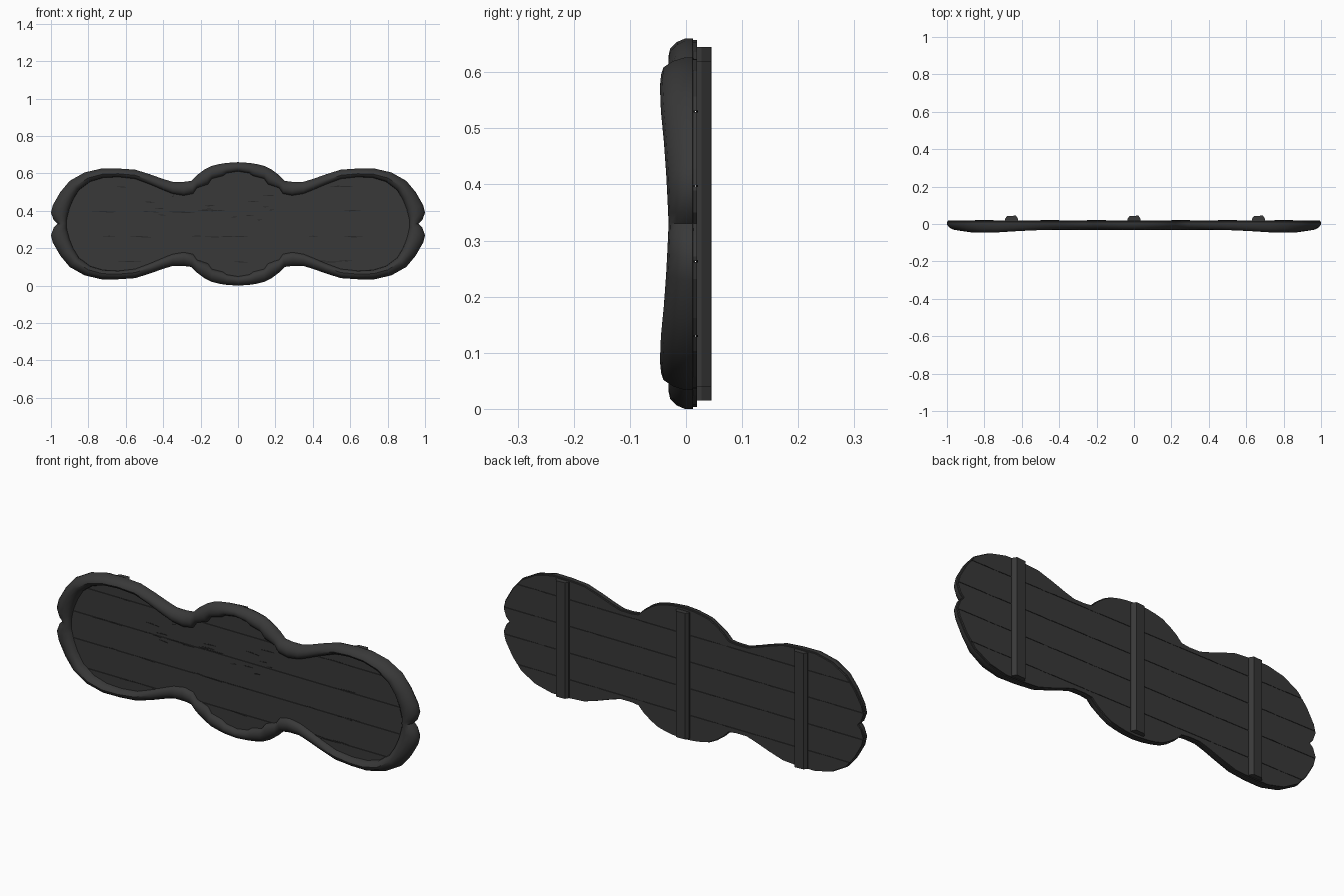
import bpy
import bmesh
import math
import random
from mathutils import Vector

old = bpy.data.objects.get("Cube")
if old:
    bpy.data.objects.remove(old, do_unlink=True)

random.seed(4)
MID = 0.33  # height of the centre line


def make_material(name, value):
    mat = bpy.data.materials.new(name)
    mat.use_nodes = True
    colour = (value, value, value, 1)
    mat.diffuse_color = colour
    shader = mat.node_tree.nodes["Principled BSDF"]
    shader.inputs["Base Color"].default_value = colour
    shader.inputs["Roughness"].default_value = 0.9
    return mat


wood = make_material("charcoal_wood", 0.04)
crack = make_material("crack_black", 0.02)


def finish(name, bm, mat, smooth=False):
    bmesh.ops.recalc_face_normals(bm, faces=bm.faces)
    mesh = bpy.data.meshes.new(name)
    bm.to_mesh(mesh)
    bm.free()
    mesh.materials.append(mat)
    obj = bpy.data.objects.new(name, mesh)
    bpy.context.collection.objects.link(obj)
    if smooth:
        bpy.ops.object.select_all(action="DESELECT")
        obj.select_set(True)
        bpy.context.view_layer.objects.active = obj
        bpy.ops.object.shade_smooth_by_angle(angle=math.radians(40))
    return obj


def prism(bm, points, offset):
    """Add a polygon and extrude it along offset."""
    face = bm.faces.new([bm.verts.new(p) for p in points])
    extrude(bm, [face], offset)


def extrude(bm, faces, offset):
    result = bmesh.ops.extrude_face_region(bm, geom=faces, use_keep_orig=True)
    moved = [g for g in result["geom"] if isinstance(g, bmesh.types.BMVert)]
    bmesh.ops.translate(bm, verts=moved, vec=Vector(offset))


# One quarter of the outline in hundredths: outer x, z and inner x, z
QUARTER = [
    (0, 33, 0, 28), (6, 32.6, 6, 27), (10, 32, 8, 25.5), (14, 31, 14, 24),
    (18, 29, 16, 21), (22, 26, 22, 19), (25, 23, 24, 16), (29, 22.5, 29, 15),
    (35, 22.5, 35, 16), (40, 24, 40, 18), (47, 26.5, 47, 21), (55, 29, 55, 24),
    (64, 29.6, 64, 25), (73, 29.6, 72, 24.6), (82, 27.5, 79, 22.5),
    (90, 23, 85, 18), (95, 17, 88, 13), (99, 10, 90, 8), (100, 6, 91, 4),
    (98.5, 2, 91.5, 2), (96.5, 0, 91.5, 0),
]


def mirrored(rows, sx, sz):
    return [(a * sx, b * sz, c * sx, d * sz) for a, b, c, d in rows]


LOOP = (QUARTER
        + mirrored(QUARTER[-2::-1], 1, -1)
        + mirrored(QUARTER[1:], -1, -1)
        + mirrored(QUARTER[-2:0:-1], -1, 1))


def ring(t):
    """Outline between the outer edge (0) and the inner edge (1)."""
    return [((a + (c - a) * t) / 100, MID + (b + (d - b) * t) / 100)
            for a, b, c, d in LOOP]


def swell(x, z):
    """The frame is thicker at its four rounded corners."""
    corner = math.exp(-((abs(x) - 0.8) / 0.2) ** 2)
    return 1 + 0.5 * corner * min(1, abs(z - MID) / 0.2)


# Carved frame, lofted from rings across its rounded section
SECTION = [(0.15, 0.014), (0, 0.012), (0, -0.002), (0.12, -0.016), (0.35, -0.028),
           (0.6, -0.031), (0.82, -0.026), (0.95, -0.016), (1, 0)]
bm = bmesh.new()
rings = []
for t, y in SECTION:
    rings.append([bm.verts.new((x, y * swell(x, z) if y < 0 else y, z))
                  for x, z in ring(t)])
count = len(LOOP)
for near, far in zip(rings, rings[1:]):
    for i in range(count):
        j = (i + 1) % count
        bm.faces.new((near[i], near[j], far[j], far[i]))
finish("carved_frame", bm, wood, smooth=True)

# Solid core that closes the gaps between planks
bm = bmesh.new()
prism(bm, [(x, -0.004, z) for x, z in ring(0.12)], (0, 0.02, 0))
finish("board_core", bm, wood)

# Horizontal planks, cut from the outline
SEAMS = [-0.2, -0.067, 0.067, 0.2]
limits = [-1] + SEAMS + [1]
for number, (low, high) in enumerate(zip(limits, limits[1:])):
    bm = bmesh.new()
    bm.faces.new([bm.verts.new((x, -0.008, z)) for x, z in ring(0.06)])
    for level, side in ((low + 0.001, -1), (high - 0.001, 1)):
        geom = bm.verts[:] + bm.edges[:] + bm.faces[:]
        bmesh.ops.bisect_plane(bm, geom=geom, plane_co=(0, 0, MID + level),
                               plane_no=(0, 0, side), clear_outer=True)
    extrude(bm, bm.faces[:], (0, 0.028, 0))
    finish(f"plank_{number + 1}", bm, wood)


# Weathered splits: thin slivers along the seams
def sliver(bm, x, z, length, width, y, depth):
    tilt = random.uniform(-width, width)
    points = [(x - length, y, z - tilt), (x, y, z - width),
              (x + length, y, z + tilt), (x, y, z + width)]
    prism(bm, points, (0, depth, 0))


bm = bmesh.new()
for seam in SEAMS:
    reach = 0.8 if abs(seam) < 0.1 else 0.7
    for _ in range(9):
        sliver(bm, random.uniform(-reach, reach) * 0.95, MID + seam + random.uniform(-0.004, 0.004),
               random.uniform(0.02, 0.07), 0.003, -0.0095, 0.004)
for _ in range(16):
    sliver(bm, random.uniform(-0.5, 0.2), MID + random.gauss(0.08, 0.03),
           random.uniform(0.01, 0.04), 0.003, -0.0095, 0.004)
finish("front_splits", bm, crack)

bm = bmesh.new()
for seam in SEAMS:
    for x in (-0.8, -0.45, -0.2, 0.25, 0.5, 0.8):
        sliver(bm, x, MID + seam, 0.05, 0.002, 0.019, 0.002)
finish("back_splits", bm, crack)

# Cross battens on the back
BATTEN = [(-0.035, 0.018), (-0.035, 0.027), (-0.024, 0.042),
          (0.024, 0.045), (0.035, 0.028), (0.035, 0.018)]
for name, x, half in (("right_batten", -0.655, 0.29),
                      ("centre_batten", 0, 0.315),
                      ("left_batten", 0.665, 0.29)):
    bm = bmesh.new()
    prism(bm, [(x + dx, y, MID - half) for dx, y in BATTEN], (0, 0, half * 2))
    finish(name, bm, wood)
